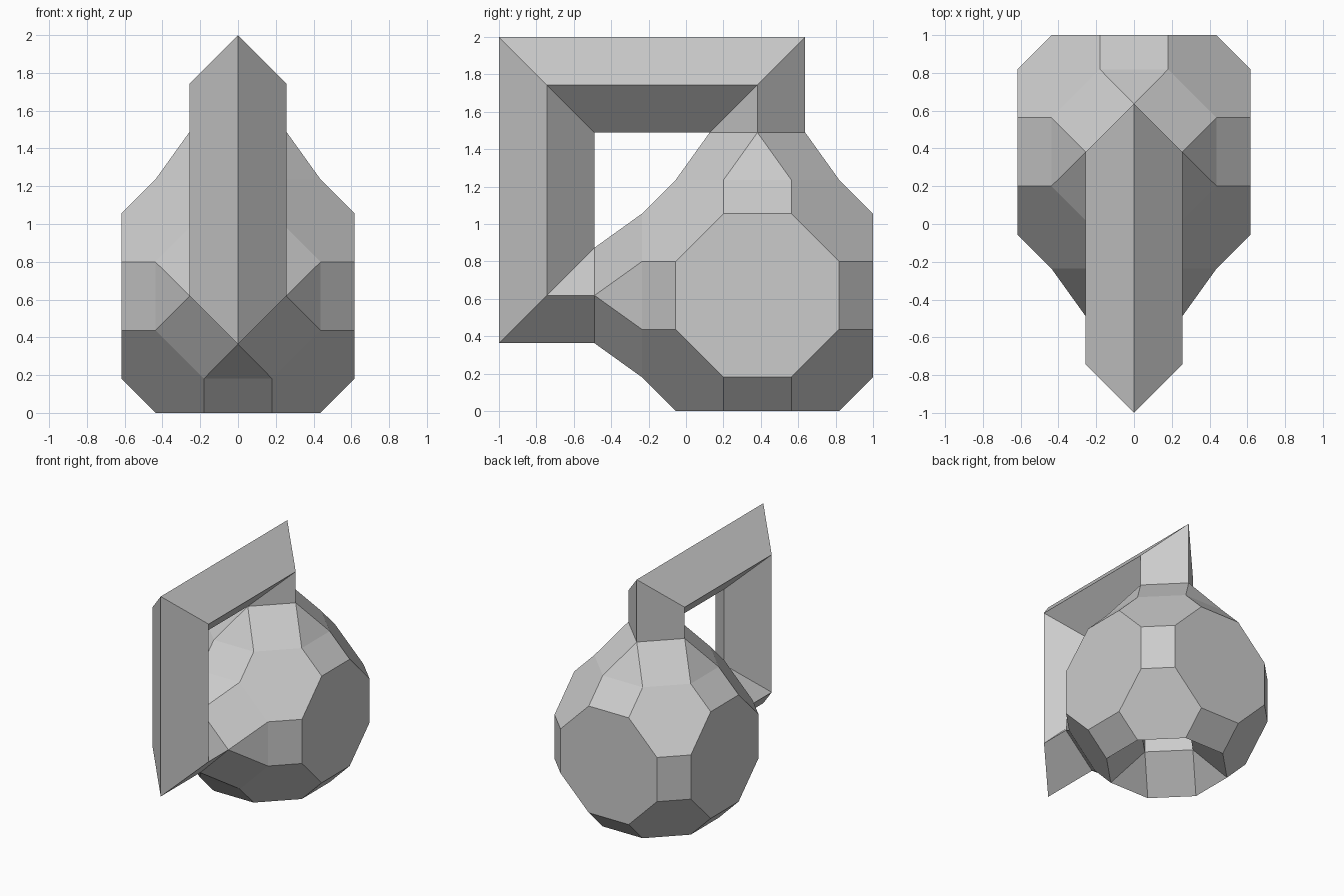
import bpy, bmesh
from itertools import permutations, product
from mathutils import Vector

if "Cube" in bpy.data.objects:
    bpy.data.objects.remove(bpy.data.objects["Cube"])

A, B, C = 0.181, 0.437, 0.618      # faceted body coordinates
R, H = 0.2555, 0.253               # tube half-diagonal, flare length
CEN = Vector((0, 1 - C, C))        # body centre
X = Vector((1, 0, 0))


def finish(name, bm, flip=False):
    bmesh.ops.remove_doubles(bm, verts=bm.verts, dist=0.002)
    bmesh.ops.dissolve_degenerate(bm, edges=bm.edges, dist=0.001)
    bmesh.ops.recalc_face_normals(bm, faces=bm.faces)
    if flip:
        bmesh.ops.reverse_faces(bm, faces=bm.faces)
    me = bpy.data.meshes.new(name)
    bm.to_mesh(me)
    bm.free()
    ob = bpy.data.objects.new(name, me)
    bpy.context.collection.objects.link(ob)


def flare(bm, v, base, tip):
    """Octagon-to-diamond transition; base and tip are the two centres."""
    octa = [(B, -A), (B, A), (A, B), (-A, B), (-B, A), (-B, -A), (-A, -B), (A, -B)]
    diamond = [(R, 0), (0, R), (-R, 0), (0, -R)]
    o = [bm.verts.new(base + X * p + v * q) for p, q in octa]
    d = [bm.verts.new(tip + X * p + v * q) for p, q in diamond]
    for k in range(4):
        n = (k + 1) % 4
        bm.faces.new((o[2 * k], o[2 * k + 1], d[k]))
        bm.faces.new((o[2 * k + 1], o[2 * n], d[n], d[k]))


def tube(bm, stations):
    """Mitred diamond tube through (y, z, outward y, outward z) stations."""
    rings = []
    for y, z, dy, dz in stations:
        p, d = Vector((0, y, z)), Vector((0, dy, dz)) * R
        rings.append([bm.verts.new(q) for q in (p + d, p + X * R, p - d, p - X * R)])
    for r, s in zip(rings, rings[1:]):
        for i in range(4):
            j = (i + 1) % 4
            bm.faces.new((r[i], r[j], s[j], s[i]))


# Faceted body, open at top, front and bottom, with flares to the tube
bm = bmesh.new()
for perm in permutations((A, B, C)):
    for s in product((-1, 1), repeat=3):
        bm.verts.new(CEN + Vector([p * q for p, q in zip(perm, s)]))
bmesh.ops.convex_hull(bm, input=bm.verts)
bmesh.ops.dissolve_limit(bm, angle_limit=0.02, verts=bm.verts, edges=bm.edges)
bm.normal_update()
bmesh.ops.delete(bm, geom=[f for f in bm.faces if abs(f.normal.z) > 0.95 or f.normal.y < -0.95],
                 context='FACES')
Y, Z = Vector((0, 1, 0)), Vector((0, 0, 1))
flare(bm, Y, CEN + Z * C, CEN + Z * (C + H))
flare(bm, Z, CEN - Y * C, CEN - Y * (C + H))
finish("body", bm)

# Outer looping neck, from the top of the body round to its front
cy, cz, reach = CEN.y, CEN.z, C + H
entry = (cy - reach, cz, 0, -1)
bm = bmesh.new()
tube(bm, [(cy, cz + reach, 1, 0),
          (cy, cz + reach + R, 1, 1),
          (cy - reach - R, cz + reach + R, -1, 1),
          (cy - reach - R, cz, -1, -1),
          entry])
finish("neck_loop", bm)

# Inner passage, through the body and flaring out at the open bottom
bm = bmesh.new()
tube(bm, [entry, (cy, cz, -1, -1), (cy, H, -1, 0)])
flare(bm, Y, CEN - Z * C, CEN - Z * (C - H))
finish("inner_passage", bm, flip=True)
